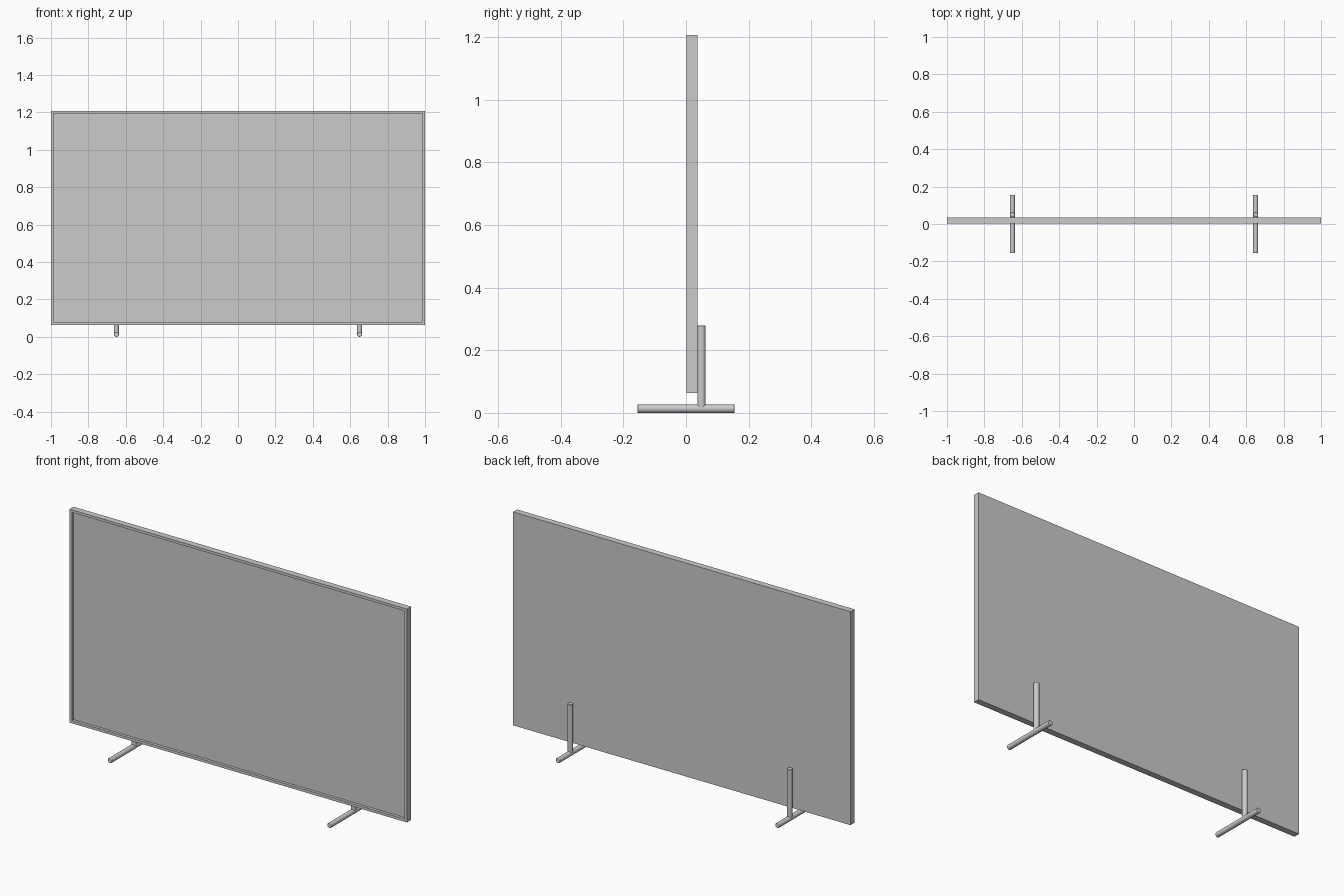
import bpy, bmesh, math
from mathutils import Vector

if "Cube" in bpy.data.objects:
    bpy.data.objects.remove(bpy.data.objects["Cube"])


def new_object(name, bm):
    bmesh.ops.recalc_face_normals(bm, faces=bm.faces)
    me = bpy.data.meshes.new(name)
    bm.to_mesh(me)
    bm.free()
    ob = bpy.data.objects.new(name, me)
    bpy.context.collection.objects.link(ob)
    return ob


def rod(name, start, end, radius):
    """Round bar between two points with a slightly eased rim."""
    start, end = Vector(start), Vector(end)
    bpy.ops.mesh.primitive_cylinder_add(vertices=32, radius=radius,
                                        depth=(end - start).length,
                                        location=(start + end) / 2)
    ob = bpy.context.object
    ob.name = name
    ob.rotation_euler = (end - start).to_track_quat('Z', 'Y').to_euler()
    bevel = ob.modifiers.new("eased_rim", 'BEVEL')
    bevel.width = 0.002
    bevel.segments = 2
    bevel.limit_method = 'ANGLE'
    bpy.ops.object.shade_smooth_by_angle(angle=math.radians(40))
    return ob


# Flat panel with a thin bezel around a recessed screen
FRONT, BACK, BOTTOM, TOP = 0.002, 0.036, 0.064, 1.207
BEZEL, RECESS = 0.02, 0.015
bm = bmesh.new()
bmesh.ops.create_cube(bm, size=1)
for v in bm.verts:
    v.co = (v.co.x * 2,
            FRONT if v.co.y < 0 else BACK,
            BOTTOM if v.co.z < 0 else TOP)
bm.normal_update()
screen = min(bm.faces, key=lambda f: f.calc_center_median().y)
bmesh.ops.inset_region(bm, faces=[screen], thickness=BEZEL)
walls = bmesh.ops.extrude_discrete_faces(bm, faces=[screen])
screen = walls["faces"][0]
for v in screen.verts:
    v.co.y += RECESS
new_object("screen_panel", bm)

# Two stands: a floor bar and a post fixed to the back of the panel
for side, x in (("left", -0.65), ("right", 0.65)):
    rod(side + "_foot", (x, -0.155, 0.0135), (x, 0.155, 0.0135), 0.0135)
    rod(side + "_post", (x, 0.0495, 0.0135), (x, 0.0495, 0.279), 0.0135)
